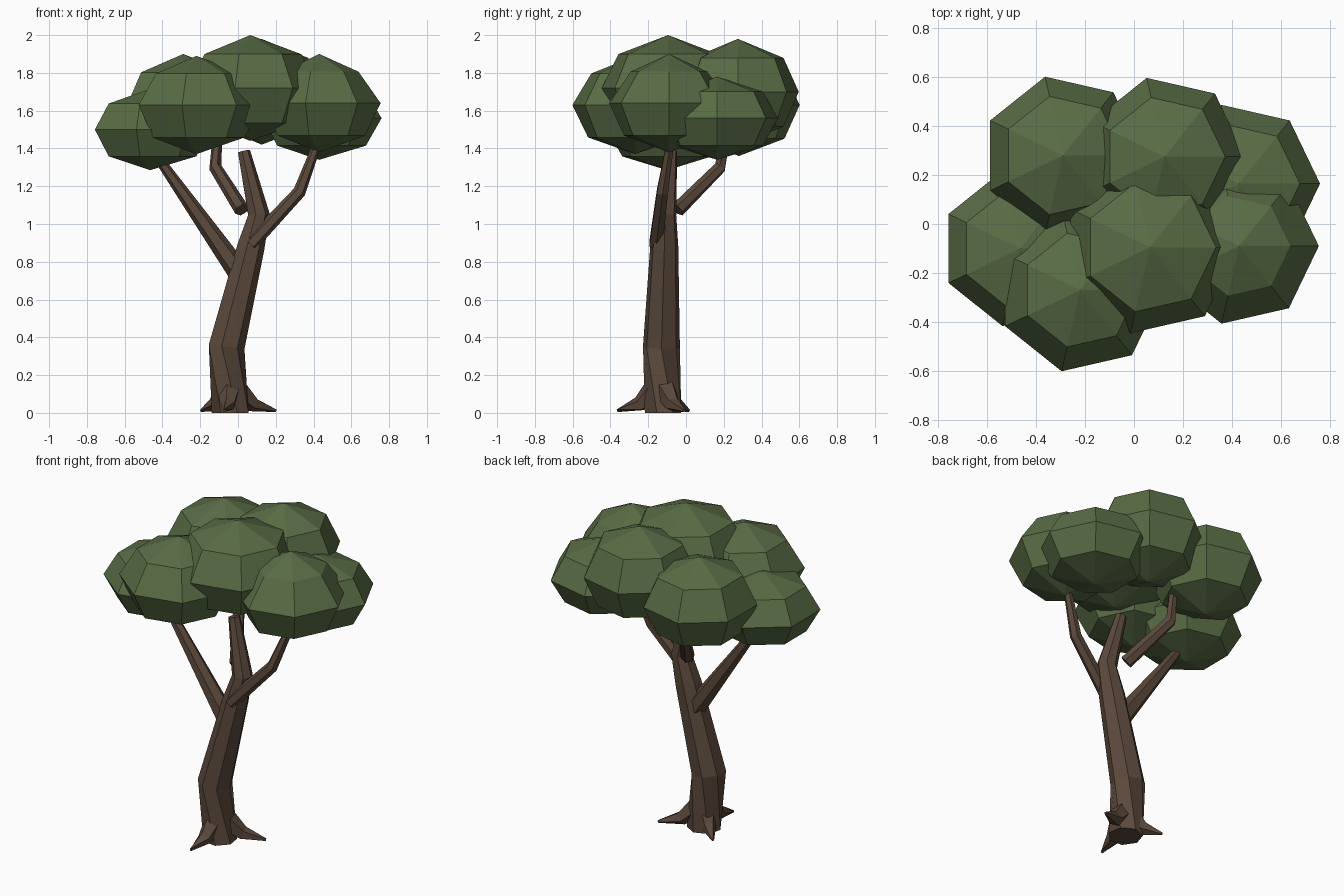
import bpy, bmesh
from math import cos, sin, pi
from mathutils import Vector

if "Cube" in bpy.data.objects:
    bpy.data.objects.remove(bpy.data.objects["Cube"])


def material(name, color):
    m = bpy.data.materials.new(name)
    m.diffuse_color = color
    m.use_nodes = True
    m.node_tree.nodes["Principled BSDF"].inputs["Base Color"].default_value = m.diffuse_color
    return m


BARK = material("bark", (0.105, 0.066, 0.045, 1))
LEAF = material("leaf", (0.10, 0.15, 0.06, 1))


def finish(bm, name, mat):
    bmesh.ops.recalc_face_normals(bm, faces=bm.faces)
    me = bpy.data.meshes.new(name)
    bm.to_mesh(me)
    bm.free()
    me.materials.append(mat)
    ob = bpy.data.objects.new(name, me)
    bpy.context.collection.objects.link(ob)
    return ob


def bridge(bm, rings):
    for a, b in zip(rings, rings[1:]):
        n = len(a)
        for i in range(n):
            j = (i + 1) % n
            bm.faces.new((a[i], a[j], b[j], b[i]))


def limb(name, points, radii, sides=6, flat_start=False, twist=0.0):
    """Tapered faceted tube along a path."""
    bm = bmesh.new()
    pts = [Vector(p) for p in points]
    rings = []
    for k, (p, r) in enumerate(zip(pts, radii)):
        t = (pts[min(k + 1, len(pts) - 1)] - pts[max(k - 1, 0)]).normalized()
        if flat_start and k == 0:
            t = Vector((0, 0, 1))
        u = Vector((0, 1, 0)).cross(t)
        if u.length < 0.3:
            u = Vector((1, 0, 0)).cross(t)
        u.normalize()
        v = t.cross(u)
        off = twist if k == 0 else 0
        rings.append([bm.verts.new(p + r * (cos(2 * pi * i / sides + off) * u
                                            + sin(2 * pi * i / sides + off) * v))
                      for i in range(sides)])
    bridge(bm, rings)
    bm.faces.new(rings[0])
    bm.faces.new(rings[-1])
    return finish(bm, name, BARK)


def clump(name, x, y, z, r, h, top=0.75, sides=7):
    """Seven-sided flattened leaf ball."""
    bm = bmesh.new()
    rings = [[bm.verts.new((x + r * s * cos(2 * pi * i / sides),
                            y + r * s * sin(2 * pi * i / sides), z + h * q))
              for i in range(sides)]
             for s, q in ((0.75, -0.66), (1, 0), (top, 0.64))]
    bridge(bm, rings)
    for ring, q in ((rings[0], -1), (rings[-1], 1)):
        tip = bm.verts.new((x, y, z + h * q))
        for i in range(sides):
            bm.faces.new((ring[i], ring[(i + 1) % sides], tip))
    return finish(bm, name, LEAF)


# Trunk
limb("trunk",
     [(-0.04, -0.125, 0), (-0.065, -0.13, 0.35), (0.065, -0.115, 0.88),
      (0.108, -0.11, 1.05), (0.03, -0.08, 1.385)],
     [0.1, 0.1, 0.076, 0.06, 0.034], sides=7, flat_start=True, twist=0.6)

# Branches
limb("left_branch", [(0.015, -0.11, 0.73), (-0.43, -0.1, 1.36)], [0.06, 0.024])
limb("right_branch",
     [(0.065, -0.16, 0.89), (0.325, -0.125, 1.17), (0.43, -0.08, 1.45)],
     [0.04, 0.034, 0.022])
limb("back_branch",
     [(0.02, -0.045, 1.075), (-0.12, 0.18, 1.3), (-0.11, 0.21, 1.45)],
     [0.04, 0.034, 0.026])

# Roots: spikes running down and out from the trunk foot
for name, tx, ty in (("right_root", 0.2, -0.01), ("left_root", -0.195, 0.015),
                     ("front_root", -0.07, -0.365)):
    foot, tip = Vector((-0.04, -0.13, 0.16)), Vector((tx, ty, 0.012))
    mid = foot.lerp(tip, 0.5)
    mid.z = 0.045
    limb(name, [foot, mid, tip], [0.075, 0.042, 0.008], sides=5)

# Leaf clumps: centre x, y, z, radius, half height
for name, *dims in (("centre_clump", 0.065, -0.095, 1.72, 0.36, 0.28),
                    ("right_clump", 0.43, -0.09, 1.64, 0.325, 0.26, 0.64),
                    ("back_right_clump", 0.43, 0.165, 1.56, 0.33, 0.22),
                    ("back_clump", 0.125, 0.275, 1.70, 0.33, 0.28),
                    ("back_left_clump", -0.29, 0.28, 1.63, 0.33, 0.27),
                    ("left_clump", -0.465, -0.1, 1.50, 0.325, 0.215),
                    ("front_left_clump", -0.22, -0.27, 1.63, 0.34, 0.26, 0.7)):
    clump(name, *dims)
